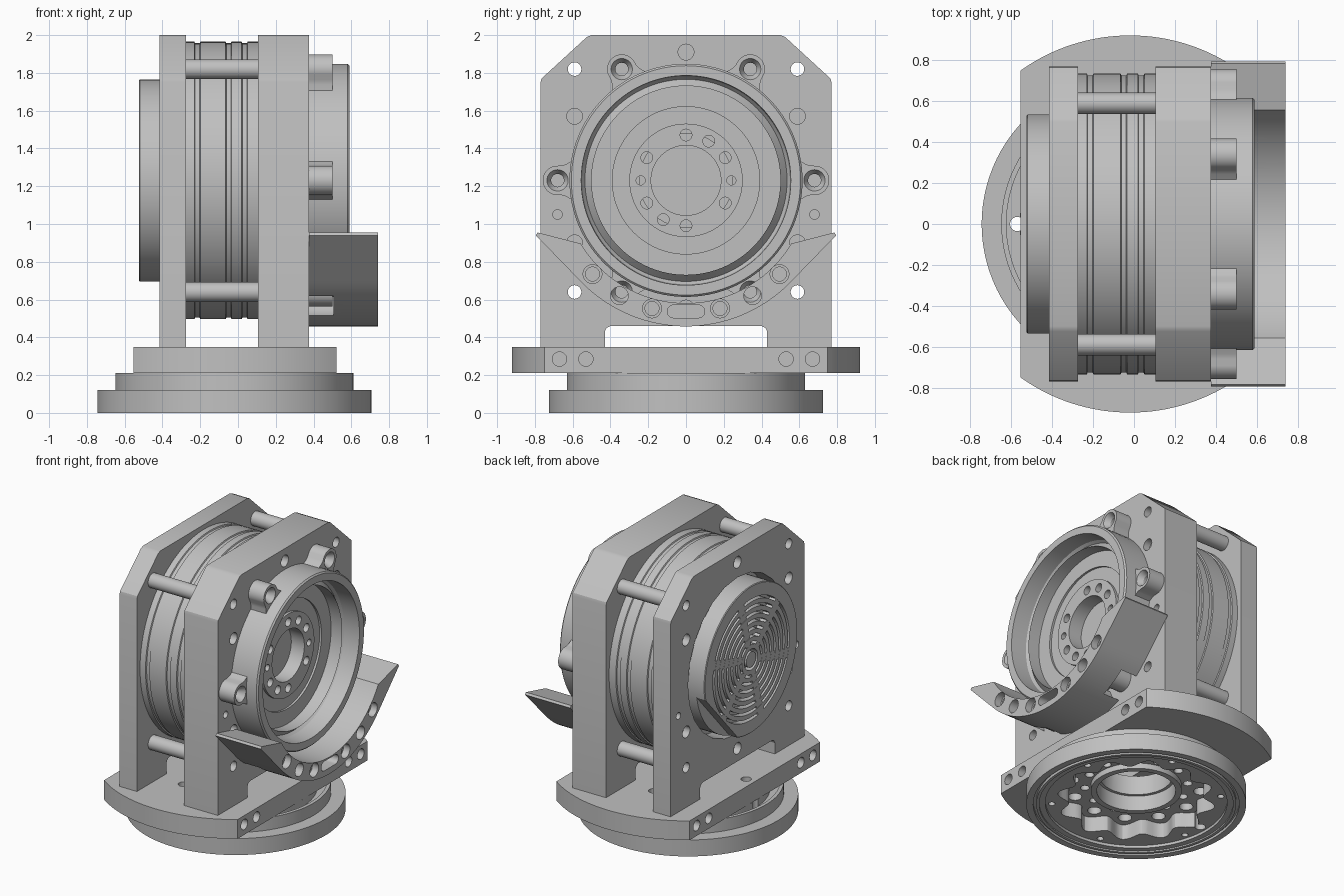
import bpy, bmesh, math
from math import sin, cos, pi, radians

cube = bpy.data.objects.get("Cube")
if cube:
    bpy.data.objects.remove(cube, do_unlink=True)

grey = bpy.data.materials.new("machined grey")
grey.use_nodes = True
grey.diffuse_color = (0.53, 0.53, 0.53, 1)
grey.node_tree.nodes["Principled BSDF"].inputs["Base Color"].default_value = (0.53, 0.53, 0.53, 1)

AXIS_Z = 1.231      # height of the drum axis
BASE_X = -0.019     # centre of the round base


def finish(name, bm):
    bmesh.ops.remove_doubles(bm, verts=bm.verts, dist=1e-5)
    bmesh.ops.recalc_face_normals(bm, faces=bm.faces)
    mesh = bpy.data.meshes.new(name)
    bm.to_mesh(mesh)
    bm.free()
    mesh.materials.append(grey)
    obj = bpy.data.objects.new(name, mesh)
    bpy.context.collection.objects.link(obj)
    return obj


def add_lathe(bm, profile, centre, axis, steps=96):
    """Revolve a closed (radius, height) profile about an x or z axis."""
    rings = []
    for k in range(steps):
        a = 2 * pi * k / steps
        ring = []
        for r, h in profile:
            p, q = centre[0] + r * cos(a), centre[1] + r * sin(a)
            ring.append(bm.verts.new((h, p, q) if axis == "x" else (p, q, h)))
        rings.append(ring)
    n = len(profile)
    for k in range(steps):
        a, b = rings[k], rings[(k + 1) % steps]
        for i in range(n):
            j = (i + 1) % n
            if profile[i][0] == 0 and profile[j][0] == 0:
                continue
            bm.faces.new((a[i], a[j], b[j], b[i]))


def lathe(name, profile, centre=(0, AXIS_Z), axis="x"):
    bm = bmesh.new()
    add_lathe(bm, profile, centre, axis)
    return finish(name, bm)


def prism(name, outline, lo, hi, axis="x"):
    """Extrude a flat outline along x (points are y, z) or z (points are x, y)."""
    bm = bmesh.new()
    place = (lambda p, h: (h, *p)) if axis == "x" else (lambda p, h: (*p, h))
    low = [bm.verts.new(place(p, lo)) for p in outline]
    high = [bm.verts.new(place(p, hi)) for p in outline]
    bm.faces.new(low)
    bm.faces.new(high)
    for i in range(len(outline)):
        j = (i + 1) % len(outline)
        bm.faces.new((low[i], low[j], high[j], high[i]))
    return finish(name, bm)


def holes(spots, axis="x"):
    """One cutter made of many cylinders: (p, q, radius, low, high)."""
    bm = bmesh.new()
    for p, q, r, lo, hi in spots:
        add_lathe(bm, [(0, lo), (r, lo), (r, hi), (0, hi)], (p, q), axis, 24)
    return finish("cutter", bm)


def cut(obj, cutter):
    cutter.hide_render = True
    mod = obj.modifiers.new("cut", "BOOLEAN")
    mod.operation, mod.solver, mod.object = "DIFFERENCE", "EXACT", cutter
    bpy.context.view_layer.objects.active = obj
    bpy.ops.object.modifier_apply(modifier=mod.name)
    bpy.data.objects.remove(cutter, do_unlink=True)


def arc(cx, cy, r, start, end, n):
    return [(cx + r * cos(radians(start + (end - start) * i / n)),
             cy + r * sin(radians(start + (end - start) * i / n))) for i in range(n + 1)]


def around(n, r, start=0):
    return [(r * cos(radians(start) + 2 * pi * k / n), r * sin(radians(start) + 2 * pi * k / n))
            for k in range(n)]


def turn(points, degrees):
    """Rotate (radial, tangential) points about the drum axis."""
    a = radians(degrees)
    return [(u * cos(a) - v * sin(a), AXIS_Z + u * sin(a) + v * cos(a)) for u, v in points]


# Round base: stepped ring with a scalloped pocket underneath
base = lathe("base_ring", [
    (0.27, 0.03), (0.60, 0.03), (0.60, 0.01), (0.64, 0.01), (0.64, 0), (0.66, 0), (0.66, 0.02),
    (0.68, 0.02), (0.68, 0), (0.726, 0), (0.726, 0.12), (0.63, 0.12), (0.63, 0.21), (0.605, 0.21),
    (0.605, 0.16), (0.54, 0.16), (0.54, 0.21), (0.27, 0.21)], (BASE_X, 0), "z")
scallop = []
for k in range(144):
    a = 2 * pi * k / 144
    r = 0.485 + 0.04 * cos(12 * a)
    scallop.append((BASE_X + r * cos(a), r * sin(a)))
cut(base, prism("cutter", scallop, -0.05, 0.14, "z"))
spots = [(BASE_X + x, y, 0.022, -0.05, 0.08) for x, y in around(6, 0.56, 15)]
spots += [(BASE_X + x, y, 0.045, 0.1, 0.19) for x, y in around(12, 0.43)]
spots += [(BASE_X + x, y, 0.03, 0.1, 0.19) for x, y in around(12, 0.34, 15)]
spots.append((BASE_X - 0.552, 0, 0.035, -0.05, 0.25))
cut(base, holes(spots, "z"))
lathe("base_hub", [(0.26, 0.10), (0.30, 0.10), (0.30, 0.215), (0.26, 0.215)], (BASE_X, 0), "z")

# Mounting plate: disc with two flat sides
outline = arc(BASE_X, 0, 0.922, 54.2, 125.5, 32) + arc(BASE_X, 0, 0.922, 234.5, 305.8, 32)
plate = prism("mounting_plate", outline, 0.21, 0.35, "z")
cut(plate, holes([(BASE_X, 0, 0.24, 0.1, 0.5), (-0.485, 0, 0.035, 0.29, 0.5),
                  (-0.09, 0.5, 0.035, 0.29, 0.5), (-0.09, -0.5, 0.035, 0.29, 0.5)], "z"))
side = [(s * y, 0.285, 0.038, lo, hi) for s in (-1, 1) for y in (0.53, 0.67)
        for lo, hi in ((-0.7, -0.46), (0.43, 0.7))]
cut(plate, holes(side))

# Two upright plates with chamfered shoulders and a foot arch
half = [(0.50, 2.0), (0.525, 1.99), (0.765, 1.77), (0.77, 1.75), (0.77, 0.35), (0.43, 0.35),
        (0.43, 0.43), (0.42, 0.45), (0.40, 0.46)]
outline = half + [(-y, z) for y, z in reversed(half)]
for name, lo, hi, face, bore in (("inner_upright", -0.415, -0.275, -1, 0.57),
                                 ("outer_upright", 0.105, 0.377, 1, 0.40)):
    upright = prism(name, outline, lo, hi)
    skin = (hi - 0.05, hi + 0.1) if face > 0 else (lo - 0.1, lo + 0.05)
    spots = [(0, AXIS_Z, bore, lo - 0.1, hi + 0.1), (0, 1.91, 0.042, *skin), (0, 0.555, 0.042, *skin)]
    for s in (-1, 1):
        spots += [(s * 0.59, z, 0.036, lo - 0.1, hi + 0.1) for z in (1.82, 0.64)]
        spots += [(s * 0.59, z, 0.042, *skin) for z in (1.57, 0.90)]
        spots.append((s * 0.68, 1.05, 0.025, *skin))
    cut(upright, holes(spots))

# Hollow spacer rods between the uprights
for s in (-1, 1):
    for z, level in ((1.82, "upper"), (0.64, "lower")):
        lathe(f"{level}_spacer_rod", [(0.036, -0.28), (0.052, -0.28), (0.052, 0.11), (0.036, 0.11)],
              (s * 0.59, z))

# Drum with shallow grooves
profile = [(0.40, 0.11), (0.40, -0.28), (0.735, -0.28)]
for x in (-0.215, -0.05, 0.035):
    profile += [(0.735, x - 0.016), (0.727, x - 0.012), (0.727, x + 0.012), (0.735, x + 0.016)]
profile += [(0.735, 0.11)]
lathe("drum", profile)

# Front bearing ring with stepped bowl and hub
ring = lathe("bearing_ring", [
    (0, 0.22), (0.25, 0.22), (0.25, 0.36), (0.617, 0.36), (0.617, 0.58), (0.607, 0.59), (0.555, 0.59),
    (0.55, 0.47), (0.535, 0.45), (0.50, 0.49), (0.50, 0.40), (0.39, 0.40), (0.39, 0.385),
    (0.30, 0.385), (0.30, 0.405), (0.185, 0.405), (0.185, 0.30), (0, 0.30)])
spots = [(y, AXIS_Z + z, 0.031, 0.33, 0.6) for y, z in around(6, 0.24, 30) + around(2, 0.24, 60)]
spots += [(y, AXIS_Z + z, 0.024, 0.33, 0.6) for y, z in around(2, 0.24)]
cut(ring, holes(spots))

# Six screw lugs around the ring
flare = [(0.57, 0.115), (0.61, 0.10), (0.635, 0.085), (0.66, 0.078)]
shape = [(u, -v) for u, v in flare] + arc(0.68, 0, 0.078, -80, 80, 16) + flare[::-1]
for k in range(6):
    lug = prism("screw_lug", turn(shape, 60 * k), 0.36, 0.50)
    bm = bmesh.new()
    add_lathe(bm, [(0, 0.41), (0.034, 0.41), (0.034, 0.46), (0.062, 0.51), (0, 0.51)],
              turn([(0.68, 0)], 60 * k)[0], "x", 32)
    cut(lug, finish("cutter", bm))

# Crescent guard under the ring, with clearance for the lower lugs
outline = ([(-0.795, 0.94)] + arc(0, AXIS_Z, 0.773, 223.6, 316.4, 40) + [(0.795, 0.94), (0.785, 0.955)]
           + arc(0, AXIS_Z, 0.65, 329, 211, 48) + [(-0.785, 0.955)])
guard = prism("crescent_guard", outline, 0.376, 0.741)
lugs = [turn([(0.68, 0)], d)[0] for d in (240, 300)]
cut(guard, holes([(y, z, 0.135, 0.3, 0.505) for y, z in lugs]))
screws = [(s * y, z) for s in (-1, 1) for y, z in ((0.18, 0.553), (0.495, 0.735))]
spots = [(*turn([(0.705, 0)], d)[0], 0.047, 0.45, 0.8) for d in (240, 300)]
spots += [(y, z, 0.037, 0.3, 0.8) for y, z in screws]
cut(guard, holes(spots))
cut(guard, holes([(y, z, 0.05, 0.69, 0.8) for y, z in screws]))
slot = arc(0.065, 0.537, 0.034, -90, 90, 12) + arc(-0.065, 0.537, 0.034, 90, 270, 12)
cut(guard, prism("cutter", slot, 0.45, 0.8))

# Vented cover: concentric rings over a recessed floor, one chord notched away
profile = [(0, -0.27), (0.535, -0.27), (0.535, -0.52), (0.53, -0.525)]
for k in range(8):
    r = 0.44 - 0.052 * k
    profile += [(r, -0.525), (r, -0.475), (r - 0.02, -0.475), (r - 0.02, -0.525)]
profile.append((0, -0.525))
cover = lathe("vent_cover", profile)
chord = turn([(0.455, -0.4), (0.7, -0.4), (0.7, 0.4), (0.455, 0.4)], -42)
cut(cover, prism("cutter", chord, -0.6, -0.455))
for k in range(6):
    bar = [(0.09, -0.025), (0.45, -0.035), (0.45, 0.035), (0.09, 0.025)]
    prism("vent_spoke", turn(bar, 60 * k + 15), -0.524, -0.46)

# Smooth round surfaces, keep edges crisp
bpy.ops.object.select_all(action="DESELECT")
for obj in bpy.context.scene.objects:
    if obj.type == "MESH" and grey.name in obj.data.materials:
        obj.select_set(True)
        bpy.context.view_layer.objects.active = obj
bpy.ops.object.shade_smooth_by_angle(angle=radians(25))
